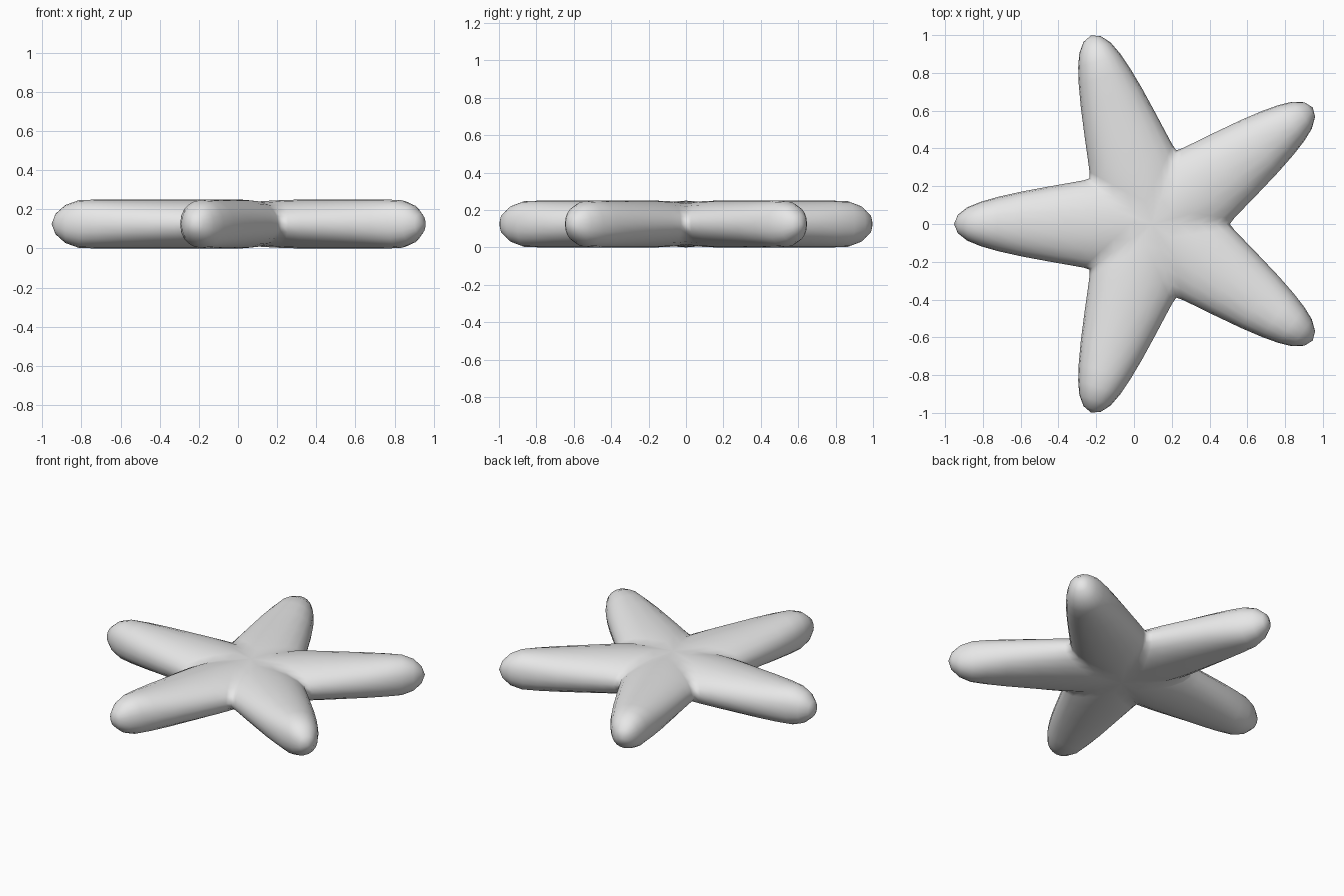
import bpy, bmesh, math
from mathutils import Matrix, Vector

cube = bpy.data.objects.get("Cube")
if cube:
    bpy.data.objects.remove(cube, do_unlink=True)

ARMS, SEGMENTS = 5, 20
HALF = 0.125
CENTRE = Vector((0.097, 0, HALF))

# Arm sections: distance at the sides, distance on the ridge, half width, half height
SECTIONS = [
    (0.332, 0.0, 0.241, 0.115),
    (0.365, 0.12, 0.231, 0.121),
    (0.43, 0.27, 0.219, 0.125),
    (0.55, 0.47, 0.198, 0.125),
    (0.70, 0.70, 0.170, 0.125),
    (0.82, 0.82, 0.143, 0.125),
    (0.91, 0.91, 0.117, 0.122),
    (0.98, 0.98, 0.088, 0.097),
    (1.03, 1.03, 0.048, 0.052),
    (1.05, 1.05, 0.0, 0.0),
]


def rounded(value, power=0.92):
    return math.copysign(abs(value) ** power, value)


def section_ring(bm, turn, side, ridge, width, height):
    ring = []
    for i in range(SEGMENTS):
        angle = math.tau * i / SEGMENTS
        c, s = rounded(math.cos(angle)), rounded(math.sin(angle))
        along = ridge + (side - ridge) * abs(c)
        ring.append(bm.verts.new(CENTRE + turn @ Vector((along, width * c, height * s))))
    return ring


# Five arms lofted outwards from sections that meet in the valleys between them
bm = bmesh.new()
for arm in range(ARMS):
    turn = Matrix.Rotation(math.pi + math.tau * arm / ARMS, 3, "Z")
    rings = [section_ring(bm, turn, *section) for section in SECTIONS]
    for inner, outer in zip(rings, rings[1:]):
        for i in range(SEGMENTS):
            j = (i + 1) % SEGMENTS
            bm.faces.new((inner[i], inner[j], outer[j], outer[i]))
bmesh.ops.remove_doubles(bm, verts=bm.verts, dist=0.0005)
bmesh.ops.recalc_face_normals(bm, faces=bm.faces)
for face in bm.faces:
    face.smooth = True

mesh = bpy.data.meshes.new("starfish_body")
bm.to_mesh(mesh)
bm.free()
body = bpy.data.objects.new("starfish_body", mesh)
bpy.context.collection.objects.link(body)

# Plain grey skin
skin = bpy.data.materials.new("light_grey")
skin.use_nodes = True
colour = (0.8, 0.8, 0.8, 1)
skin.diffuse_color = colour
skin.node_tree.nodes["Principled BSDF"].inputs["Base Color"].default_value = colour
mesh.materials.append(skin)
